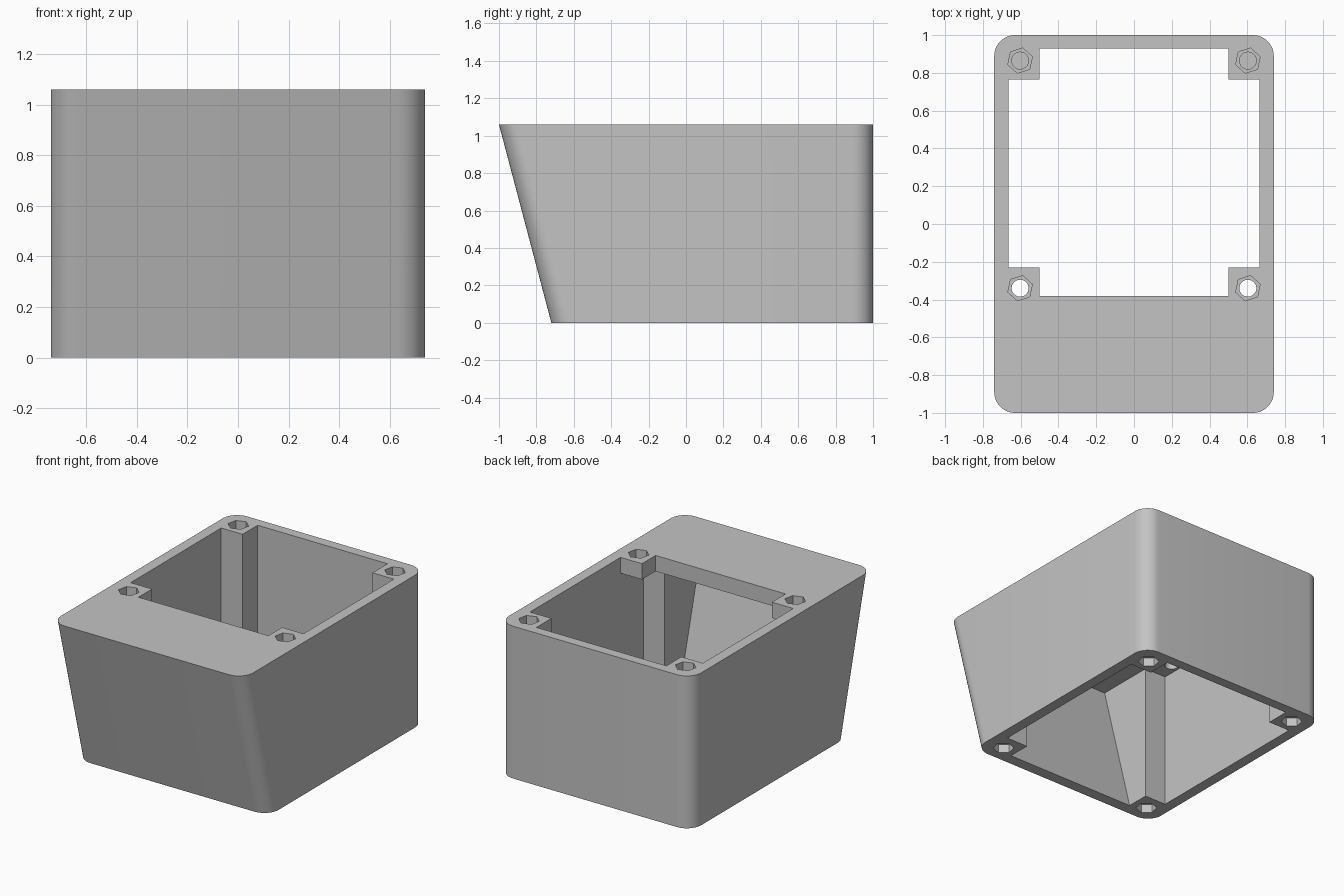
import bpy, bmesh, math

if "Cube" in bpy.data.objects:
    bpy.data.objects.remove(bpy.data.objects["Cube"])

H = 1.06                       # body height
SLOPE = 0.28 / H               # front wall lean per unit of height

grey = bpy.data.materials.new("grey plastic")
grey.diffuse_color = (0.55, 0.55, 0.55, 1)
grey.use_nodes = True
grey.node_tree.nodes["Principled BSDF"].inputs["Base Color"].default_value = grey.diffuse_color


def prism(name, bottom, top, z0, z1):
    """Solid between two matching counter-clockwise outlines."""
    bm = bmesh.new()
    lo = [bm.verts.new((x, y, z0)) for x, y in bottom]
    hi = [bm.verts.new((x, y, z1)) for x, y in top]
    n = len(lo)
    bm.faces.new(lo[::-1])
    bm.faces.new(hi)
    for i in range(n):
        j = (i + 1) % n
        bm.faces.new((lo[i], lo[j], hi[j], hi[i]))
    me = bpy.data.meshes.new(name)
    bm.to_mesh(me)
    bm.free()
    me.materials.append(grey)
    ob = bpy.data.objects.new(name, me)
    bpy.context.collection.objects.link(ob)
    return ob


def rounded(front, back=1.0, w=0.74, r=0.11, seg=10):
    """Rectangle outline with rounded corners."""
    pts = []
    for k, (cx, cy) in enumerate([(w - r, back - r), (r - w, back - r),
                                  (r - w, front + r), (w - r, front + r)]):
        for i in range(seg + 1):
            a = math.pi / 2 * (k + i / seg)
            pts.append((cx + r * math.cos(a), cy + r * math.sin(a)))
    return pts


def cross(front, front_step, back_step=0.765, back=0.93, wide=0.665, slim=0.5):
    """Opening outline whose four corners are kept for the screw posts."""
    half = [(slim, front), (slim, front_step), (wide, front_step),
            (wide, back_step), (slim, back_step), (slim, back)]
    return half + [(-x, y) for x, y in reversed(half)]


def ngon(cx, cy, r, n, turn=0.0):
    return [(cx + r * math.cos(turn + math.tau * i / n),
             cy + r * math.sin(turn + math.tau * i / n)) for i in range(n)]


# Body with leaning front wall
body = prism("enclosure_body", rounded(-0.72), rounded(-1.0), 0, H)

# Cavity from below, then the smaller opening through the top plate
cutters = [
    prism("cavity_cutter", cross(-0.64 + 0.1 * SLOPE, -0.48),
          cross(-0.64 - 0.95 * SLOPE, -0.48), -0.1, 0.95),
    prism("opening_cutter", cross(-0.38, -0.23), cross(-0.38, -0.23), 0.85, 1.2),
]

# Nut pockets with screw holes at each corner, top and bottom
for sx in (-1, 1):
    for y, z0, z1, d0, d1 in [(0.865, 1.0, 1.2, 0.8, 1.1), (-0.34, 1.0, 1.2, 0.85, 1.1),
                              (0.865, -0.1, 0.06, -0.05, 0.26), (-0.595, -0.1, 0.06, -0.05, 0.26)]:
        nut = ngon(sx * 0.603, y, 0.068, 6, math.radians(18))
        hole = ngon(sx * 0.603, y, 0.045, 24)
        cutters.append(prism("nut_cutter", nut, nut, z0, z1))
        cutters.append(prism("hole_cutter", hole, hole, d0, d1))

# Cut everything out of the body
for c in cutters:
    m = body.modifiers.new(c.name, 'BOOLEAN')
    m.operation, m.solver, m.object = 'DIFFERENCE', 'EXACT', c
    c.hide_render = True

bpy.context.view_layer.update()
dg = bpy.context.evaluated_depsgraph_get()
result = bpy.data.meshes.new_from_object(body.evaluated_get(dg))
body.modifiers.clear()
body.data = result
for c in cutters:
    bpy.data.objects.remove(c)

# Smooth rounded corners, crisp edges
bpy.context.view_layer.objects.active = body
body.select_set(True)
bpy.ops.object.shade_smooth_by_angle(angle=math.radians(30))
